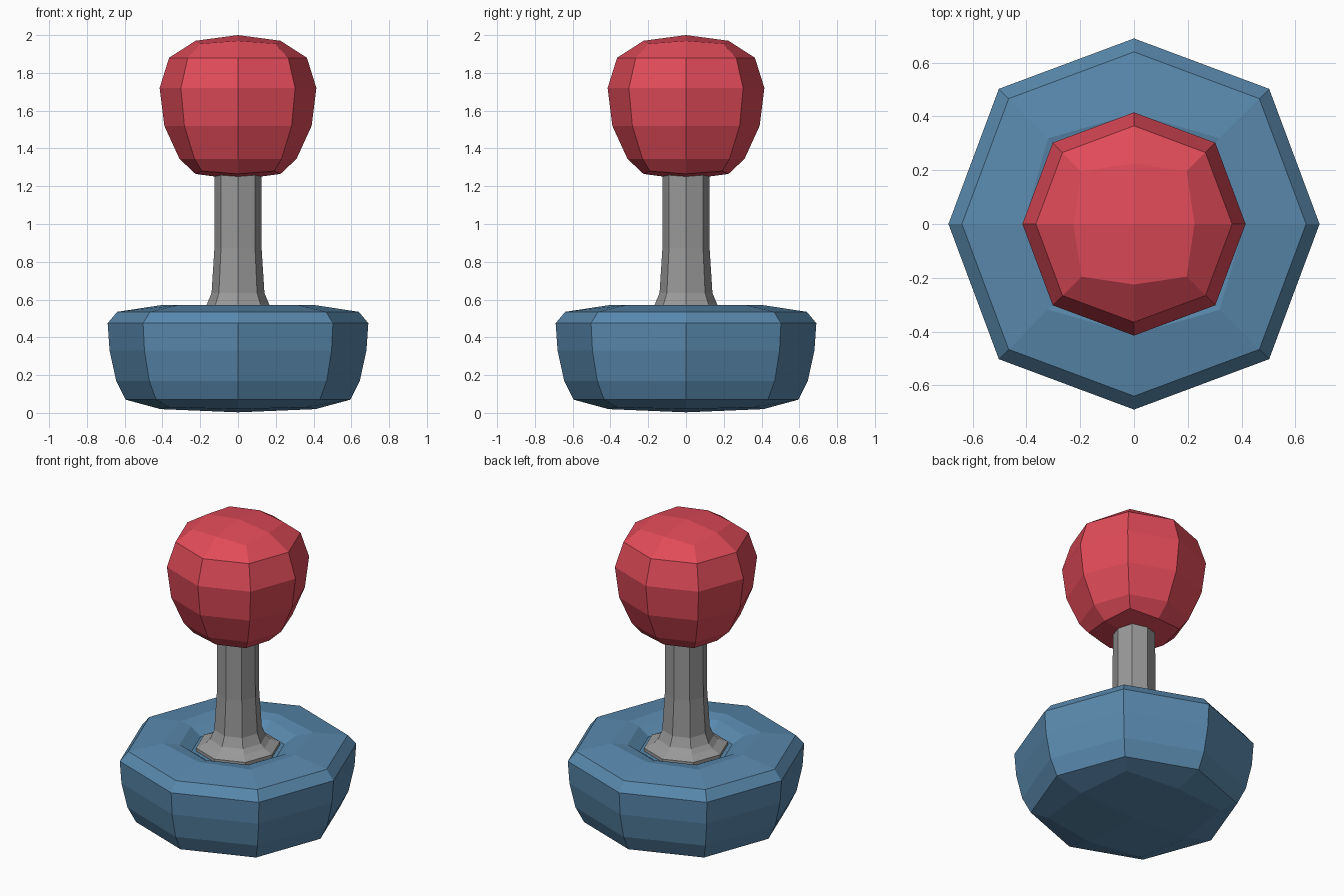
import bpy, bmesh, math

if "Cube" in bpy.data.objects:
    bpy.data.objects.remove(bpy.data.objects["Cube"])


def material(name, color):
    m = bpy.data.materials.new(name)
    m.diffuse_color = (*color, 1)
    m.use_nodes = True
    m.node_tree.nodes["Principled BSDF"].inputs["Base Color"].default_value = m.diffuse_color
    return m


def turned(name, rows, bottom, top, mat=None):
    """Eight-sided turned solid. Row: (axis radius, diagonal factor, axis z, diagonal z).
    Ends are closed with four quads meeting at a centre point."""
    bm = bmesh.new()
    rings = []
    for r, k, z, zd in rows:
        ring = []
        for i in range(8):
            a = i * math.pi / 4
            q, h = (r * k, zd) if i % 2 else (r, z)
            ring.append(bm.verts.new((q * math.cos(a), q * math.sin(a), h)))
        rings.append(ring)
    for lo, hi in zip(rings, rings[1:]):
        for i in range(8):
            j = (i + 1) % 8
            bm.faces.new((lo[i], lo[j], hi[j], hi[i]))
    for ring, z in ((rings[0], bottom), (rings[-1], top)):
        c = bm.verts.new((0, 0, z))
        for i in range(0, 8, 2):
            bm.faces.new((ring[i], ring[i + 1], ring[(i + 2) % 8], c))
    bmesh.ops.recalc_face_normals(bm, faces=bm.faces)
    me = bpy.data.meshes.new(name)
    bm.to_mesh(me)
    bm.free()
    ob = bpy.data.objects.new(name, me)
    bpy.context.collection.objects.link(ob)
    if mat:
        me.materials.append(mat)
    return ob


def level(r, z, k=1.03):
    return (r, k, z, z)


blue = material("blue", (0.10, 0.25, 0.42))
red = material("red", (0.75, 0.07, 0.10))
grey = material("grey", (0.32, 0.32, 0.32))

# Base with a rounded rim and a dished socket on top
turned("base", [
    (0.41, 1.25, 0.02, 0.03),
    level(0.595, 0.07), level(0.645, 0.17), level(0.68, 0.33),
    level(0.69, 0.475), level(0.64, 0.535),
    level(0.41, 0.57, 1.1), level(0.34, 0.555), level(0.27, 0.505),
], 0.003, 0.50, blue)

# Stick shaft with a flared foot
turned("shaft", [
    level(0.245, 0.49), level(0.245, 0.525), level(0.19, 0.55),
    level(0.165, 0.575, 1.02), level(0.14, 0.635, 1.02),
    level(0.125, 0.87, 1.02), level(0.123, 1.28, 1.02),
], 0.49, 1.28, grey)

# Ball grip
turned("ball_grip", [
    (0.225, 1.2, 1.265, 1.28),
    level(0.31, 1.345, 1.05), level(0.39, 1.52), level(0.415, 1.72),
    level(0.365, 1.88),
    (0.225, 1.23, 1.97, 1.955),
], 1.235, 2.0, red)
